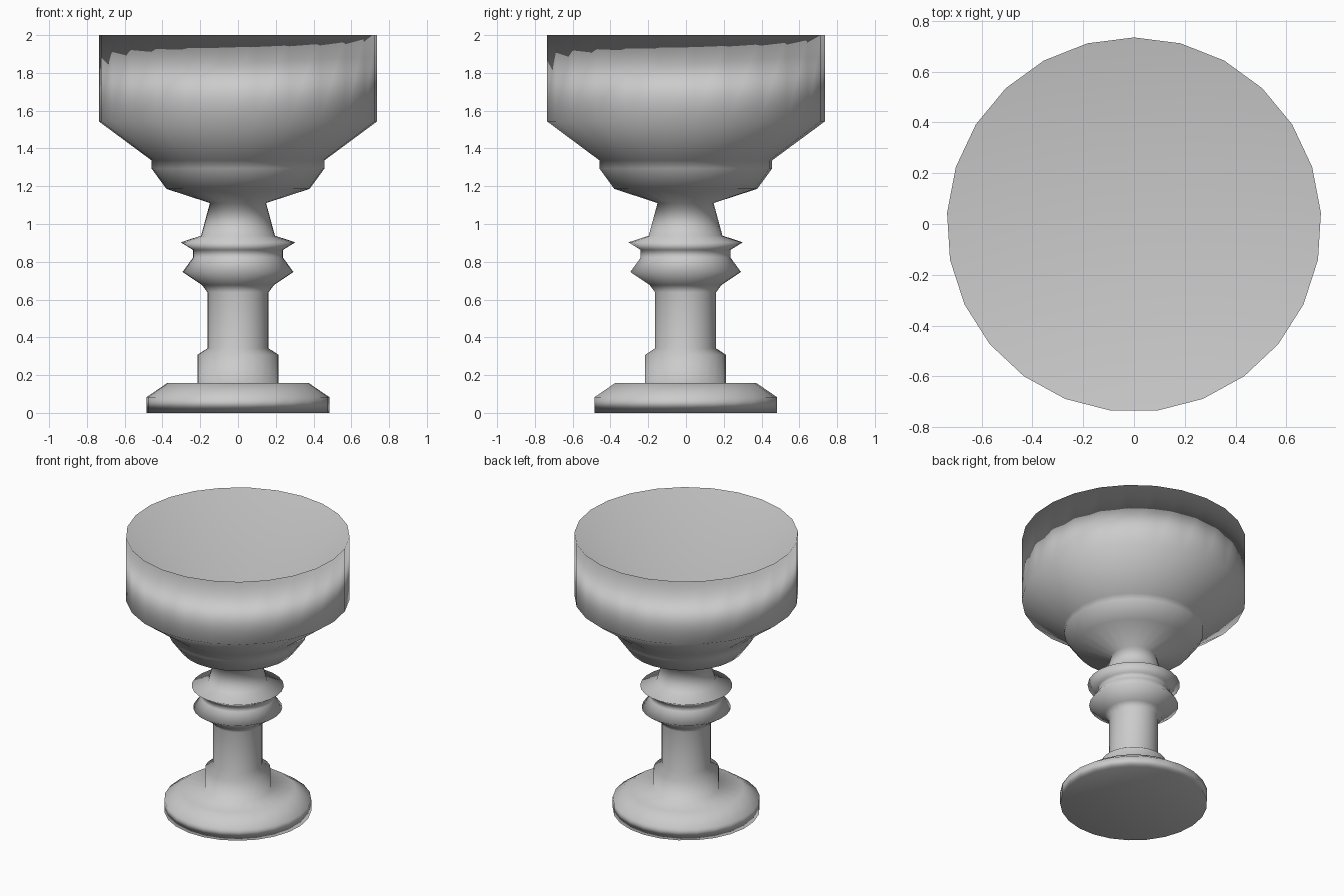
import bpy, bmesh, math
from mathutils import Vector

if "Cube" in bpy.data.objects:
    bpy.data.objects.remove(bpy.data.objects["Cube"])

SIDES = 25
R = 0.738
Y_SHIFT = -R * (1 - math.cos(math.pi / SIDES)) / 2   # centres the odd-sided rim on y

# Profile of the goblet: (radius, height) from foot to rim
foot = [(0.485, 0.0), (0.485, 0.083), (0.377, 0.157)]
stem = [(0.215, 0.157), (0.215, 0.307), (0.162, 0.342), (0.162, 0.638)]
knops = [(0.191, 0.677), (0.294, 0.746), (0.239, 0.822), (0.239, 0.863),
         (0.304, 0.903), (0.196, 0.938)]
bowl = [(0.149, 1.111), (0.380, 1.186), (0.459, 1.294), (0.459, 1.337),
        (R, 1.543), (R, 2.0)]
FUNNEL_Z = 1.2     # lowest point of the hollow inside the bowl


def lathe(name, profile, sides):
    bm = bmesh.new()
    rings = []
    for r, z in profile:
        # One corner of the 25-sided ring points to +y
        angles = [math.pi / 2 + 2 * math.pi * i / sides for i in range(sides)]
        rings.append([bm.verts.new((r * math.cos(a), r * math.sin(a) + Y_SHIFT, z))
                      for a in angles])
    bottom = bm.verts.new((0, Y_SHIFT, 0))
    funnel = bm.verts.new((0, Y_SHIFT, FUNNEL_Z))
    for i in range(sides):
        j = (i + 1) % sides
        for low, high in zip(rings, rings[1:]):
            bm.faces.new((low[i], low[j], high[j], high[i]))
        # Underside of the foot and hollow of the bowl
        bm.faces.new((rings[0][j], rings[0][i], bottom))
        bm.faces.new((rings[-1][i], rings[-1][j], funnel))
    for f in bm.faces:
        f.smooth = True

    # Area-weighted smooth normals
    bmesh.ops.triangulate(bm, faces=bm.faces[:], quad_method='FIXED')
    bm.normal_update()
    normals = [sum((f.normal * f.calc_area() for f in v.link_faces), Vector()).normalized()
               for v in bm.verts]
    mesh = bpy.data.meshes.new(name)
    bm.to_mesh(mesh)
    bm.free()
    mesh.normals_split_custom_set_from_vertices(normals)
    obj = bpy.data.objects.new(name, mesh)
    bpy.context.collection.objects.link(obj)
    return obj


lathe("goblet", foot + stem + knops + bowl, SIDES)
